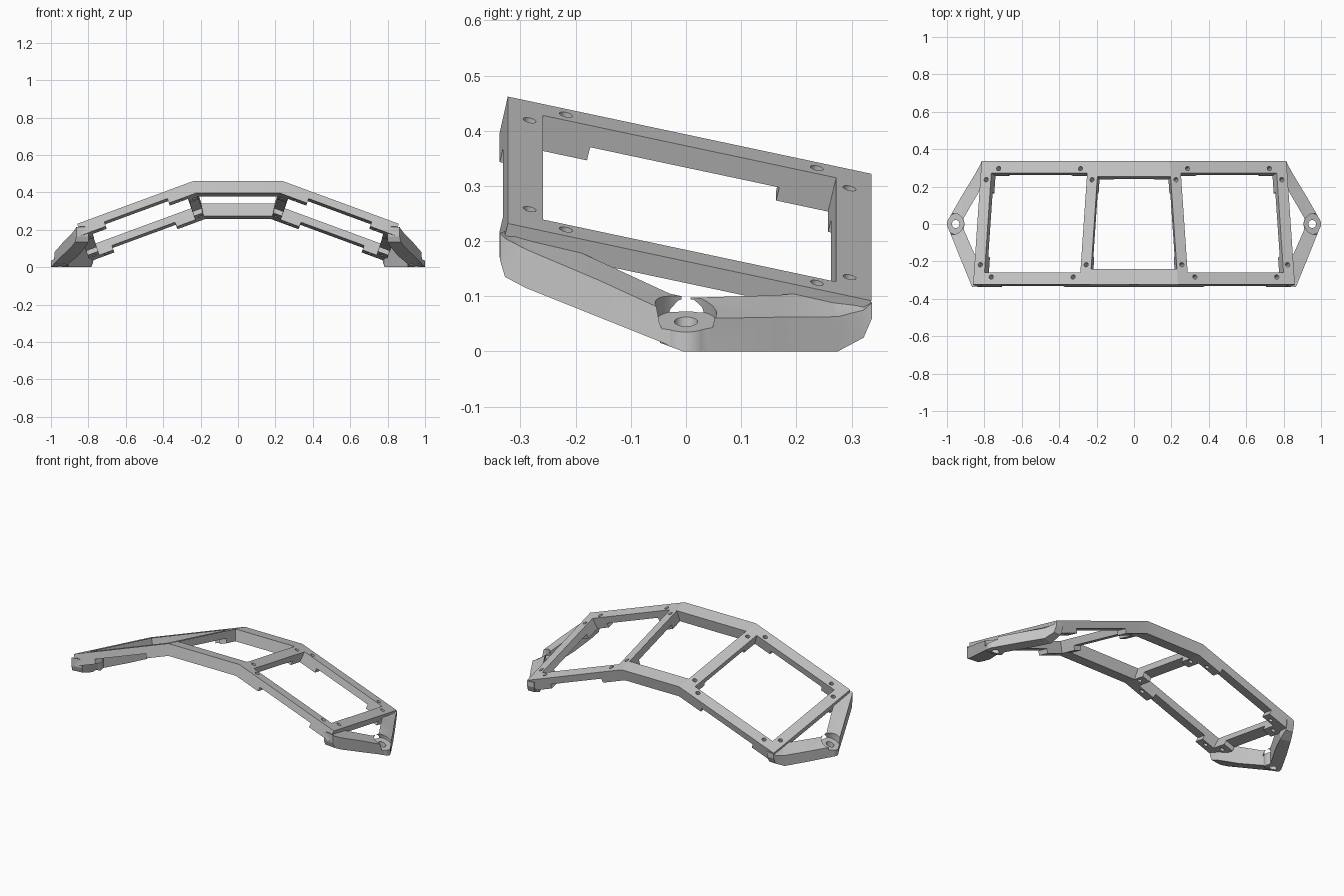
import bpy
import bmesh
from mathutils import Vector, Matrix

cube = bpy.data.objects.get("Cube")
if cube:
    bpy.data.objects.remove(cube, do_unlink=True)

grey = bpy.data.materials.new("plain grey")
grey.use_nodes = True
colour = (0.56, 0.56, 0.56, 1)
grey.diffuse_color = colour
for node in grey.node_tree.nodes:
    if node.type == 'BSDF_PRINCIPLED':
        node.inputs["Base Color"].default_value = colour

# Tilted layout: u runs from the fold to the wing tip, v from front to back
FOLD = Vector((0.235, -0.323, 0.462))
ACROSS = Vector((0.625, 0, -0.23))
BACK = Vector((-0.045, 0.659, -0.14))
WING_UP = ACROSS.cross(BACK).normalized()
MID_UP = Vector((1, 0, 0)).cross(BACK).normalized()
FOLD_UP = (WING_UP + MID_UP) / (1 + WING_UP.dot(MID_UP))


def place(u, v, depth):
    """Point on the folded frame; u = -1 is the centre line."""
    p = FOLD + BACK * v
    if u < 0:
        p.x = 0
        return p - MID_UP * depth
    if u == 0:
        return p - FOLD_UP * depth
    return p + ACROSS * u - WING_UP * depth


def finish(name, bm):
    bmesh.ops.recalc_face_normals(bm, faces=bm.faces)
    mesh = bpy.data.meshes.new(name)
    bm.to_mesh(mesh)
    bm.free()
    mesh.materials.append(grey)
    obj = bpy.data.objects.new(name, mesh)
    bpy.context.collection.objects.link(obj)
    return obj


def stepped_slab(name, us, vs, levels, layers):
    """Solid on the u/v grid: cells in layers[k] fill levels[k] to levels[k + 1]."""
    bm = bmesh.new()
    cache = {}

    def vert(i, j, k):
        if (i, j, k) not in cache:
            cache[i, j, k] = bm.verts.new(place(us[i], vs[j], levels[k]))
        return cache[i, j, k]

    for k, cells in enumerate(layers):
        below = layers[k + 1] if k + 1 < len(layers) else set()
        for i, j in cells:
            ring = [(i, j), (i + 1, j), (i + 1, j + 1), (i, j + 1)]
            if k == 0:
                bm.faces.new([vert(*c, k) for c in ring])
            if (i, j) not in below:
                bm.faces.new([vert(*c, k + 1) for c in reversed(ring)])
            beside = [(i, j - 1), (i + 1, j), (i, j + 1), (i - 1, j)]
            for n in range(4):
                a, b = ring[n], ring[(n + 1) % 4]
                on_centre = us[a[0]] < 0 and us[b[0]] < 0
                if beside[n] not in cells and not on_centre:
                    bm.faces.new([vert(*a, k), vert(*a, k + 1),
                                  vert(*b, k + 1), vert(*b, k)])
    return finish(name, bm)


def loft(name, sections):
    """Beam through sections of (outer x, outer y, inner x, inner y, bottom, outer top, inner top)."""
    bm = bmesh.new()
    rings = []
    for ox, oy, ix, iy, low, out_top, in_top in sections:
        pts = [(ox, oy, low), (ox, oy, out_top), (ix, iy, in_top), (ix, iy, low)]
        rings.append([bm.verts.new(p) for p in pts])
    for a, b in zip(rings, rings[1:]):
        for k in range(4):
            n = (k + 1) % 4
            bm.faces.new([a[k], a[n], b[n], b[k]])
    bm.faces.new(rings[0])
    bm.faces.new(rings[-1])
    return finish(name, bm)


def cylinder(bm, centre, axis, radius, length, sides=24):
    turn = axis.to_track_quat('Z', 'Y').to_matrix().to_4x4()
    bmesh.ops.create_cone(bm, cap_ends=True, segments=sides, radius1=radius,
                          radius2=radius, depth=length,
                          matrix=Matrix.Translation(centre) @ turn)


def flip(p):
    return Vector((-p.x, p.y, p.z))


def both_sides(bm, centre, axis, radius, length):
    cylinder(bm, centre, axis, radius, length)
    cylinder(bm, flip(centre), flip(axis), radius, length)


# Folded frame: thin wings, with a thick middle and thick corner pads
us = [-1, 0, 0.09, 0.25, 0.79, 0.91, 1]
vs = [0, 0.097, 0.125, 0.24, 0.76, 0.875, 0.903, 1]
middle = {(0, j) for j in (0, 1, 5, 6)}
rails = {(i, j) for i in range(1, 6) for j in (0, 6)}
bars = {(i, j) for i in (1, 5) for j in range(7)}
whole = middle | rails | bars
thick = {(i, j) for i, j in whole if i != 3 and j != 3}
frame = stepped_slab("folded_frame", us, vs, [0, 0.041, 0.067], [whole, thick])

# End bracket arms
front_arm = loft("front_bracket_arm", [
    (0.864, -0.337, 0.80, -0.33, 0.165, 0.215, 0.215),
    (0.870, -0.328, 0.80, -0.32, 0.135, 0.205, 0.22),
    (0.885, -0.29, 0.81, -0.27, 0.115, 0.185, 0.215),
    (0.938, -0.16, 0.853, -0.16, 0.063, 0.13, 0.165),
    (0.986, -0.04, 0.91, -0.03, 0.015, 0.075, 0.105),
    (0.995, -0.016, 0.91, -0.008, 0.005, 0.07, 0.10)])
back_arm = loft("back_bracket_arm", [
    (0.815, 0.337, 0.77, 0.335, 0.06, 0.088, 0.09),
    (0.82, 0.322, 0.775, 0.32, 0.025, 0.075, 0.10),
    (0.845, 0.275, 0.785, 0.26, 0.0, 0.063, 0.11),
    (0.915, 0.16, 0.833, 0.165, 0.0, 0.062, 0.102),
    (0.984, 0.04, 0.912, 0.03, 0.0, 0.06, 0.098),
    (0.994, 0.018, 0.91, 0.008, 0.0, 0.06, 0.098)])

# Rounded mounting lug at the tip, sloped off underneath towards the front
EYE = Vector((0.953, 0, 0.038))
bm = bmesh.new()
cylinder(bm, EYE, Vector((0, 0, 1)), 0.047, 0.076, 40)
cut = bmesh.ops.bisect_plane(bm, geom=bm.verts[:] + bm.edges[:] + bm.faces[:],
                             plane_co=(0, -0.005, 0), plane_no=(0, -0.37, -1),
                             clear_outer=True)
rim = [e for e in cut["geom_cut"] if isinstance(e, bmesh.types.BMEdge)]
bmesh.ops.holes_fill(bm, edges=rim)
lug = finish("mounting_lug", bm)

# Cutters: screw holes, lug bore and the sloped recess over the lug
bm = bmesh.new()
for u, v in [(0.15, 0.06), (0.85, 0.06), (0.15, 0.94), (0.85, 0.94),
             (0.045, 0.16), (0.95, 0.16), (0.045, 0.85), (0.95, 0.85)]:
    both_sides(bm, place(u, v, 0.03), WING_UP, 0.012, 0.12)
screw_cutter = finish("screw_cutter", bm)
bm = bmesh.new()
both_sides(bm, EYE, Vector((0, 0, 1)), 0.021, 0.3)
bore_cutter = finish("bore_cutter", bm)
bm = bmesh.new()
lean = Vector((0.4, 0, 1)).normalized()
both_sides(bm, Vector((0.953, 0, 0.054)) + lean * 0.1, lean, 0.056, 0.2)
recess_cutter = finish("recess_cutter", bm)

# Mirror every part, fuse them into one casting, then cut and shade it
parts = [front_arm, back_arm, lug]
cutters = [recess_cutter, bore_cutter, screw_cutter]


def apply_modifier(obj, kind, **settings):
    mod = obj.modifiers.new("step", kind)
    for key, value in settings.items():
        setattr(mod, key, value)
    bpy.context.view_layer.objects.active = obj
    bpy.ops.object.modifier_apply(modifier=mod.name)


for part in [frame] + parts:
    apply_modifier(part, 'MIRROR')
for operation, tools in (('UNION', parts), ('DIFFERENCE', cutters)):
    for tool in tools:
        apply_modifier(frame, 'BOOLEAN', operation=operation,
                       solver='EXACT', object=tool)
        bpy.data.objects.remove(tool, do_unlink=True)
bpy.ops.object.select_all(action='DESELECT')
frame.select_set(True)
bpy.context.view_layer.objects.active = frame
bpy.ops.object.shade_smooth_by_angle(angle=0.3)
